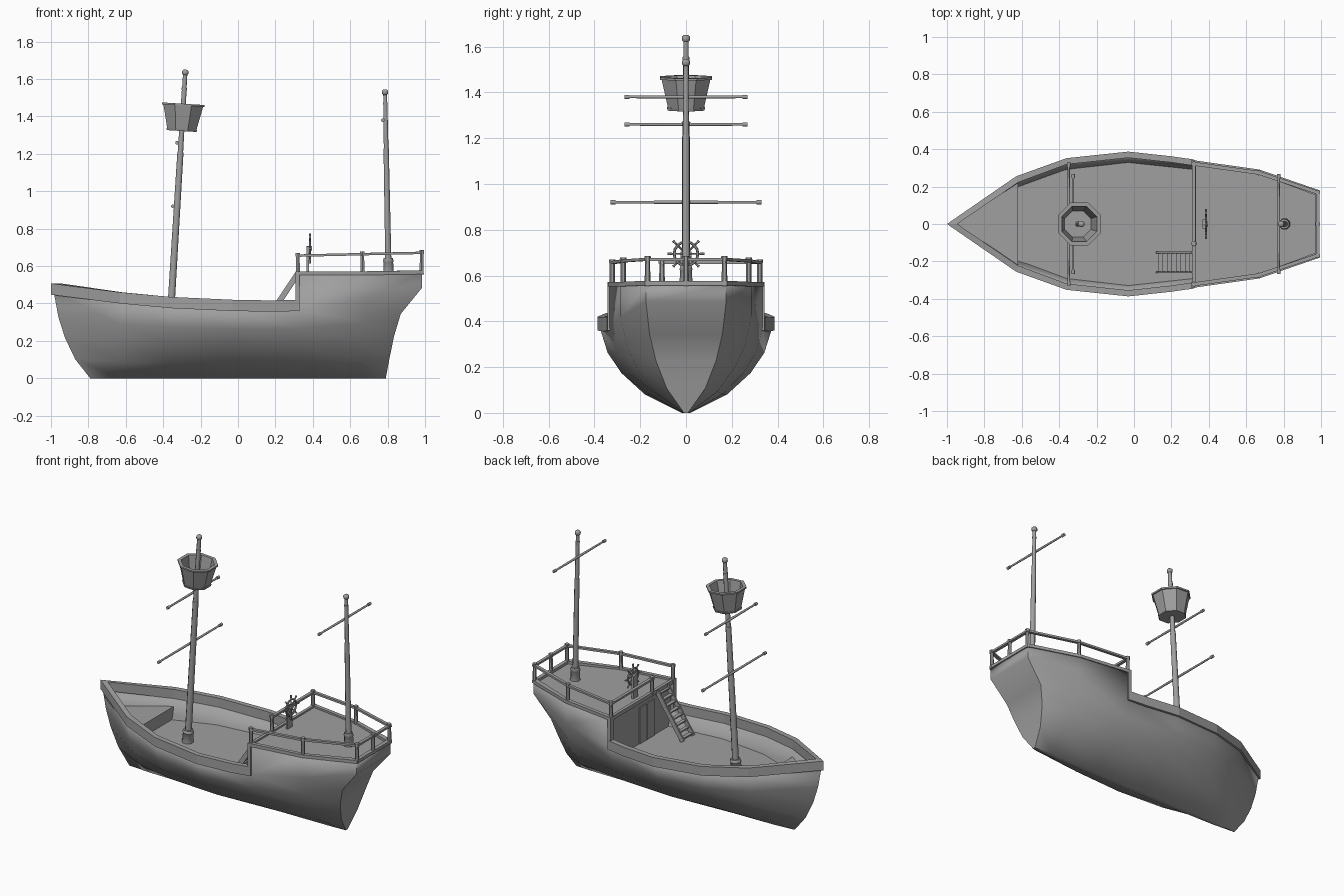
import bpy, bmesh, math
from mathutils import Vector

if bpy.data.objects.get("Cube"):
    bpy.data.objects.remove(bpy.data.objects["Cube"])

wood = bpy.data.materials.new("grey_wood")
wood.use_nodes = True
wood.diffuse_color = (0.35, 0.35, 0.35, 1)
wood.node_tree.nodes["Principled BSDF"].inputs["Base Color"].default_value = (0.35, 0.35, 0.35, 1)


def build(name, grids, closed=False, caps=False, smooth=30):
    """Skin one or more lists of point rings into a single object."""
    bm = bmesh.new()
    for rings in grids:
        rows = [[bm.verts.new(p) for p in ring] for ring in rings]
        n = len(rows[0])
        for a, b in zip(rows, rows[1:]):
            for j in range(n if closed else n - 1):
                k = (j + 1) % n
                bm.faces.new((a[j], a[k], b[k], b[j]))
        if caps:
            bm.faces.new(rows[0])
            bm.faces.new(rows[-1])
    bmesh.ops.remove_doubles(bm, verts=bm.verts, dist=0.0005)
    bmesh.ops.recalc_face_normals(bm, faces=bm.faces)
    me = bpy.data.meshes.new(name)
    bm.to_mesh(me)
    bm.free()
    me.materials.append(wood)
    ob = bpy.data.objects.new(name, me)
    bpy.context.collection.objects.link(ob)
    if smooth:
        bpy.ops.object.select_all(action='DESELECT')
        ob.select_set(True)
        bpy.context.view_layer.objects.active = ob
        bpy.ops.object.shade_smooth_by_angle(angle=math.radians(smooth))
    return ob


def lathe(name, a, b, profile, sides=8, smooth=50):
    """Round part along the line a-b; profile holds (fraction, radius)."""
    a, b = Vector(a), Vector(b)
    q = (b - a).to_track_quat('Z', 'Y')
    angles = [2 * math.pi * (i + 0.5) / sides for i in range(sides)]
    rings = [[a.lerp(b, t) + q @ Vector((r * math.cos(g), r * math.sin(g), 0))
              for g in angles] for t, r in profile]
    return build(name, [rings], closed=True, caps=True, smooth=smooth)


def bar(name, a, b, w, h):
    """Straight beam of width w and height h between a and b."""
    a, b = Vector(a), Vector(b)
    d = (b - a).normalized()
    side = d.cross(Vector((0, 0, 1)))
    side = side.normalized() if side.length > 0.01 else Vector((0, 1, 0))
    up = side.cross(d)
    rings = [[p + side * (i * w / 2) + up * (j * h / 2)
              for i, j in ((-1, -1), (1, -1), (1, 1), (-1, 1))] for p in (a, b)]
    return build(name, [rings], closed=True, caps=True, smooth=0)


def interp(x, pts):
    if x <= pts[0][0]:
        return pts[0][1]
    for (x0, y0), (x1, y1) in zip(pts, pts[1:]):
        if x <= x1:
            return y0 + (y1 - y0) * (x - x0) / (x1 - x0)
    return pts[-1][1]


# Hull: stations (x, half width, sheer height) with shared section curve
STATIONS = [(-0.985, 0, 0.46), (-0.63, 0.242, 0.41), (-0.36, 0.342, 0.385), (-0.03, 0.376, 0.37),
            (0.32, 0.335, 0.37), (0.67, 0.285, 0.42), (0.985, 0.175, 0.485)]
LEVEL = [0, 0.22, 0.47, 0.71, 1]
WIDTH = [0.05, 0.48, 0.75, 0.91, 1]
STEM = [-0.79, -0.87, -0.925, -0.96, -0.985]
STERN = [0.79, 0.81, 0.835, 0.87, 0.985]


def section(i):
    x, w, h = STATIONS[i]
    xs = STEM if i == 0 else STERN if i == 6 else [x] * 5
    return [(px, w * f, h * l) for px, f, l in zip(xs, WIDTH, LEVEL)]


def mirrored(pts):
    return [(x, -y, z) for x, y, z in reversed(pts)] + list(pts)


def half(x, z):
    """Half width of the hull at a given place."""
    line = []
    for i in range(7):
        s = section(i)
        line.append((interp(z, [(p[2], p[0]) for p in s]), interp(z, [(p[2], p[1]) for p in s])))
    return interp(x, line)


rings = [mirrored(section(i)) for i in range(7)]
transom = [[(x, -y, z), (x, y, z)] for x, y, z in section(6)]
upper = mirrored([section(i)[4] for i in (6, 5, 4)])
upper_wall = [[p, (p[0], p[1], 0.56)] for p in upper]
hull = build("hull", [rings, transom, upper_wall], smooth=40)
shell = hull.modifiers.new("planking", 'SOLIDIFY')
shell.thickness = 0.015
shell.offset = -1


# Decks and cross bulkheads
def deck(name, z, x0, x1):
    xs = [x0] + [s[0] for s in STATIONS if x0 < s[0] < x1] + [x1]
    rows = [[(x, -max(half(x, z) - 0.006, 0.001), z), (x, max(half(x, z) - 0.006, 0.001), z)] for x in xs]
    return build(name, [rows], smooth=0)


def bulkhead(name, x, z0, z1):
    zs = [z0 + (z1 - z0) * k / 4 for k in range(5)]
    build(name, [[[(x, s * (half(x, z) - 0.005), z) for s in (-1, 1)] for z in zs]], smooth=0)


deck("main_deck", 0.27, -0.93, 0.335)
deck("bow_deck", 0.35, -0.96, -0.62)
deck("quarter_deck", 0.56, 0.315, 0.98)
bulkhead("bow_step", -0.62, 0.27, 0.35)
bulkhead("cabin_front", 0.33, 0.27, 0.56)
bar("quarter_deck_beam", (0.322, -0.33, 0.558), (0.322, 0.33, 0.558), 0.02, 0.025)
bar("cabin_door", (0.327, -0.06, 0.272), (0.327, -0.06, 0.51), 0.15, 0.008)
bar("cabin_door_seam", (0.323, -0.06, 0.272), (0.323, -0.06, 0.51), 0.008, 0.006)


# Gunwale and quarter deck trim
def band(name, path, height, inset):
    rows = []
    for x, y, z, ix in path:
        s = 1 if y > 0 else -1 if y < 0 else 0
        inner = (x + ix, y - s * inset)
        rows.append([(x, y, z), (*inner, z), (*inner, z - height), (x, y, z - height)])
    return build(name, [rows], closed=True, caps=True, smooth=0)


rim = [(0.32, 0.345, 0.42, 0), (0.2, 0.362, 0.416, 0), (-0.03, 0.387, 0.42, 0),
       (-0.36, 0.352, 0.435, 0), (-0.63, 0.255, 0.46, 0.01)]
band("gunwale", rim + [(-1, 0, 0.507, 0.055)] + [(x, -y, z, i) for x, y, z, i in reversed(rim)], 0.06, 0.033)
trim = [(0.31, 0.342, 0.572, 0), (0.67, 0.291, 0.572, 0), (0.992, 0.18, 0.577, -0.025)]
band("quarter_trim", trim + [(x, -y, z, i) for x, y, z, i in reversed(trim)], 0.02, 0.025)
for s, side in ((1, "left"), (-1, "right")):
    bar("trim_post_" + side, (0.319, s * 0.326, 0.36), (0.319, s * 0.326, 0.572), 0.032, 0.022)

# Railing
corners = [(0.32, -0.322), (0.665, -0.274), (0.982, -0.168), (0.982, 0), (0.982, 0.168),
           (0.665, 0.274), (0.32, 0.322), (0.32, -0.105)]
for i, (x, y) in enumerate(corners):
    top = interp(x, [(0.32, 0.67), (0.99, 0.685)])
    lathe("rail_post_%d" % i, (x, y, 0.555), (x, y, top),
          [(0, 0.013), (0.84, 0.011), (0.84, 0.015), (1, 0.014)], 6)
    if i:
        px, py = corners[i - 1]
        ptop = interp(px, [(0.32, 0.67), (0.99, 0.685)])
        bar("rail_%d" % i, (px, py, ptop - 0.014), (x, y, top - 0.014), 0.02, 0.013)

# Stairs
for y in (-0.258, -0.152):
    bar("stair_stringer", (0.13, y, 0.275), (0.32, y, 0.56), 0.01, 0.03)
for k in range(8):
    f = (k + 0.5) / 8
    bar("stair_tread", (0.13 + 0.19 * f, -0.258, 0.27 + 0.29 * f),
        (0.13 + 0.19 * f, -0.152, 0.27 + 0.29 * f), 0.024, 0.008)

# Steering wheel on its stand
hub = Vector((0.385, 0, 0.695))
bar("wheel_stand", (0.372, 0, 0.56), (0.372, 0, 0.705), 0.05, 0.014)
lathe("wheel_hub", hub - Vector((0.02, 0, 0)), hub + Vector((0.01, 0, 0)), [(0, 0.014), (1, 0.014)])
bpy.ops.mesh.primitive_torus_add(location=hub, rotation=(0, math.pi / 2, 0), major_radius=0.052,
                                 minor_radius=0.006, major_segments=16, minor_segments=6)
bpy.context.object.name = "wheel_ring"
bpy.context.object.data.materials.append(wood)
for k in range(4):
    v = Vector((0, math.cos(k * math.pi / 4), math.sin(k * math.pi / 4))) * 0.08
    lathe("wheel_spoke", hub - v, hub + v, [(0, 0.006), (0.15, 0.004), (0.85, 0.004), (1, 0.006)], 6)


# Masts with collars, top knobs and yards
def mast(name, foot, head, r, collar):
    lathe(name, foot, head, [(0, r), (0.68, r * 0.85), (0.68, r * 0.75), (0.92, r * 0.66),
                             (0.92, r * 0.75), (0.93, r * 0.75), (0.93, r * 0.62), (0.985, r * 0.6)])
    d = (Vector(head) - Vector(foot)).normalized()
    lathe(name + "_collar", foot, Vector(foot) + d * 0.085,
          [(0, collar), (0.75, collar * 0.9), (0.8, collar), (1, collar * 0.85)])
    lathe(name + "_knob", Vector(head) - d * 0.03, head, [(0, 0.011), (0.25, 0.018), (0.75, 0.018), (1, 0.01)])


def yard(name, x, z, length):
    e = 0.011 / length
    lathe(name, (x, -length, z), (x, length, z),
          [(0, 0.01), (e, 0.01), (e, 0.006), (0.5, 0.008), (1 - e, 0.006), (1 - e, 0.01), (1, 0.01)])


mast("fore_mast", (-0.365, 0, 0.268), (-0.281, 0, 1.65), 0.021, 0.036)
mast("aft_mast", (0.805, 0, 0.558), (0.786, 0, 1.545), 0.018, 0.031)
yard("lower_fore_yard", -0.349, 0.92, 0.33)
yard("upper_fore_yard", -0.326, 1.26, 0.268)
yard("aft_yard", 0.774, 1.38, 0.268)

# Lookout basket around the fore mast
lathe("lookout_basket", (-0.301, 0, 1.322), (-0.292, 0, 1.468),
      [(0, 0.086), (0.08, 0.09), (0.08, 0.085), (0.93, 0.115), (0.93, 0.123), (1, 0.124),
       (1, 0.102), (0.08, 0.076)], smooth=0)
